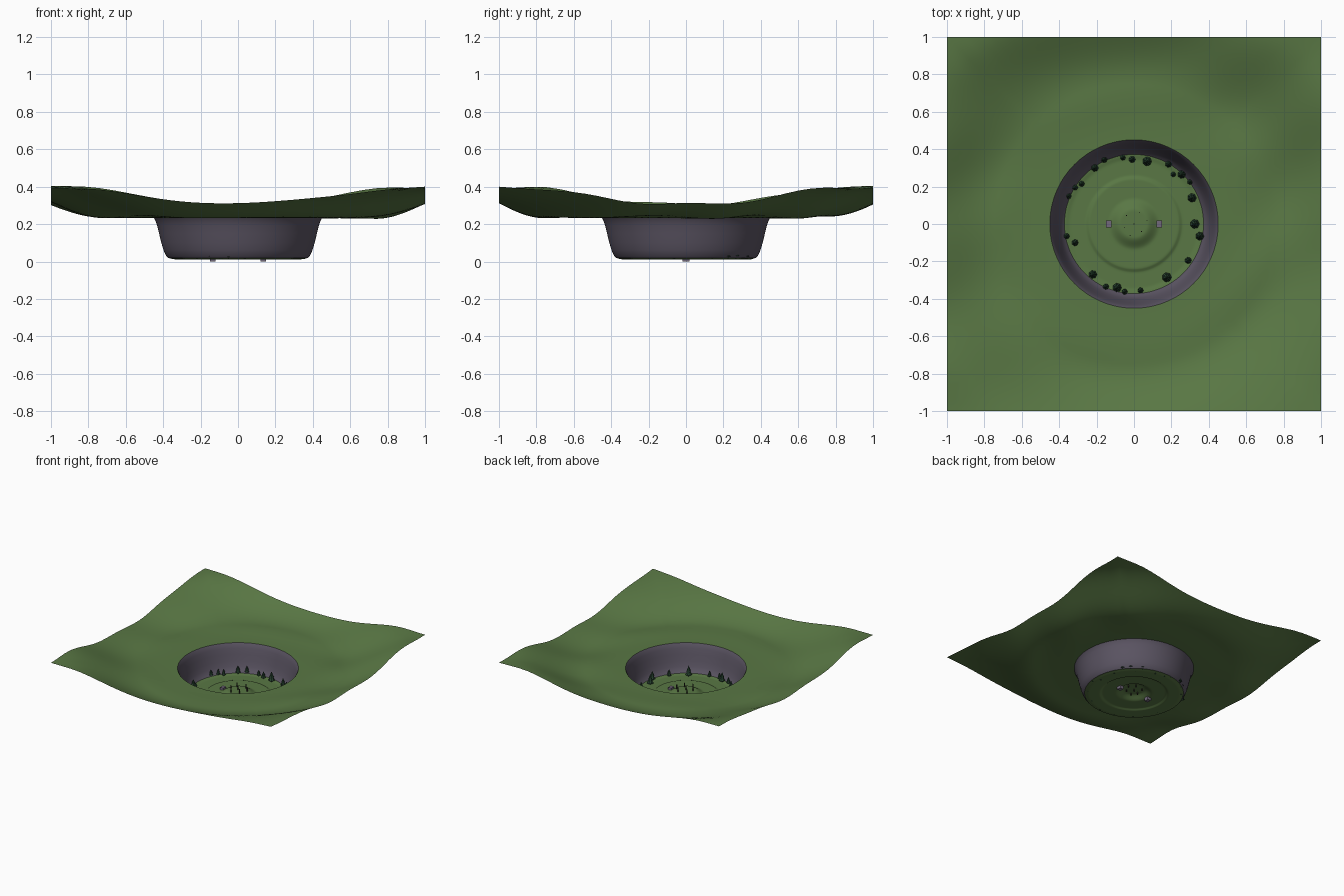
import bpy, math, random

if "Cube" in bpy.data.objects:
    bpy.data.objects.remove(bpy.data.objects["Cube"])
random.seed(4)
N = 128


def mat(name, c):
    m = bpy.data.materials.new(name)
    m.diffuse_color = (*c, 1)
    m.use_nodes = True
    m.node_tree.nodes["Principled BSDF"].inputs["Base Color"].default_value = m.diffuse_color
    return m


GRASS = mat("grass green", (0.10, 0.185, 0.058))
ROCK = mat("purple grey rock", (0.105, 0.09, 0.125))
TREE = mat("dark pine", (0.02, 0.055, 0.03))
STONE = mat("pale stone", (0.17, 0.14, 0.2))
BARK = mat("dark bark", (0.035, 0.03, 0.025))


def smooth(a, b, x):
    t = min(1, max(0, (x - a) / (b - a)))
    return t * t * (3 - 2 * t)


def make(name, verts, faces, m, shade=True):
    me = bpy.data.meshes.new(name)
    me.from_pydata(verts, [], faces)
    me.materials.append(m)
    if shade:
        me.polygons.foreach_set("use_smooth", [True] * len(me.polygons))
    me.update()
    ob = bpy.data.objects.new(name, me)
    bpy.context.collection.objects.link(ob)
    return ob


def rings(name, count, point, m):
    """Sheet of concentric rings; point(i, angle) gives each vertex."""
    v = [point(i, math.tau * j / N) for i in range(count) for j in range(N)]
    f = [(i * N + j, (i + 1) * N + j, (i + 1) * N + (j + 1) % N, i * N + (j + 1) % N)
         for i in range(count - 1) for j in range(N)]
    return make(name, v, f, m)


# Rolling ground: circular inner rim blending to a square outer edge
def ground_z(x, y):
    r = math.hypot(x, y)
    z = 0.232 + 0.155 * smooth(0.75, 1.3, r)
    wave = math.sin(11 * y - 4.5 * x + 1.2 * math.sin(3 * x + 1)) * 0.6
    wave += 0.4 * math.sin(7 * y - 6 * x + 2 + math.sin(4 * y))
    return z + 0.011 * (wave + 0.5) * smooth(0.45, 0.85, r)


G = 44


def ground_pt(i, a):
    c, s = math.cos(a), math.sin(a)
    r = 0.45 + (1 / max(abs(c), abs(s)) - 0.45) * i / (G - 1)
    return (r * c, r * s, ground_z(r * c, r * s))


rings("ground", G, ground_pt, GRASS)

# Steep rock wall of the pit
WALL = [(0.45, 0.232), (0.443, 0.222), (0.433, 0.195), (0.422, 0.15), (0.41, 0.1),
        (0.398, 0.06), (0.385, 0.032), (0.372, 0.018)]
rings("pit_wall", len(WALL),
      lambda i, a: (WALL[i][0] * math.cos(a), WALL[i][0] * math.sin(a), WALL[i][1]), ROCK)


# Grassy floor with a low step and a central mound
def floor_z(r):
    return (0.012 + 0.006 * smooth(0.34, 0.372, r) + 0.010 * (1 - smooth(0.24, 0.258, r))
            + 0.03 * (1 - smooth(0.07, 0.14, r)))


F = 48
rings("pit_floor", F,
      lambda i, a: (0.372 * i / (F - 1) * math.cos(a), 0.372 * i / (F - 1) * math.sin(a),
                    floor_z(0.372 * i / (F - 1))), GRASS)


# Pine trees round the foot of the wall: (x, y, size)
def pine(k, x, y, s):
    z0, n = floor_z(math.hypot(x, y)), 7
    v, f = [], []

    def cone(r0, r1, za, zb):
        b = len(v)
        for r, z in ((r0, za), (r1, zb)):
            for j in range(n):
                a = math.tau * j / n
                v.append((x + r * math.cos(a), y + r * math.sin(a), z0 + z * s))
        for j in range(n):
            q = (j + 1) % n
            f.append((b + j, b + q, b + n + q, b + n + j))
        f.append(tuple(b + j for j in reversed(range(n))))

    cone(0.24 * s, 0.24 * s, -0.1, 0.6)
    cone(s, 0.02 * s, 0.5, 2.3)
    cone(0.72 * s, 0.01 * s, 1.5, 3.3)
    make("pine_%02d" % k, v, f, TREE, False)


PINES = [(-.16, .345, .018), (-.21, .30, .02), (-.06, .355, .015), (-.01, .345, .018),
         (.07, .335, .025), (.185, .32, .018), (.21, .265, .014), (.255, .265, .022),
         (.30, .225, .015), (.31, .14, .024), (.325, 0, .025), (.352, -.065, .023),
         (.29, -.195, .018), (.175, -.285, .026), (.035, -.355, .016), (-.05, -.362, .016),
         (-.09, -.34, .024), (-.15, -.335, .016), (-.22, -.27, .022), (-.315, -.1, .018),
         (-.36, -.065, .016), (-.35, .15, .016), (-.315, .195, .015), (-.28, .215, .016)]
for k, p in enumerate(PINES):
    pine(k, *p)


def box(name, x, y, z0, z1, w, d, m):
    v = [(x + i * w / 2, y + j * d / 2, z) for z in (z0, z1)
         for i, j in ((-1, -1), (1, -1), (1, 1), (-1, 1))]
    f = [(3, 2, 1, 0), (4, 5, 6, 7)] + [(i, (i + 1) % 4, 4 + (i + 1) % 4, 4 + i) for i in range(4)]
    make(name, v, f, m, False)


# Two stone blocks flanking the mound
for side, x in (("left", -0.135), ("right", 0.135)):
    box("stone_block_" + side, x, 0, 0.0, 0.042, 0.03, 0.036, STONE)

# Thin posts standing on the mound
for k, (x, y) in enumerate([(.03, .06), (.07, .02), (-.05, -.02), (-.02, -.06),
                            (.04, -.04), (-.04, .045), (.0, .0)]):
    box("post_%d" % k, x, y, 0.03, 0.085, 0.006, 0.005, BARK)
